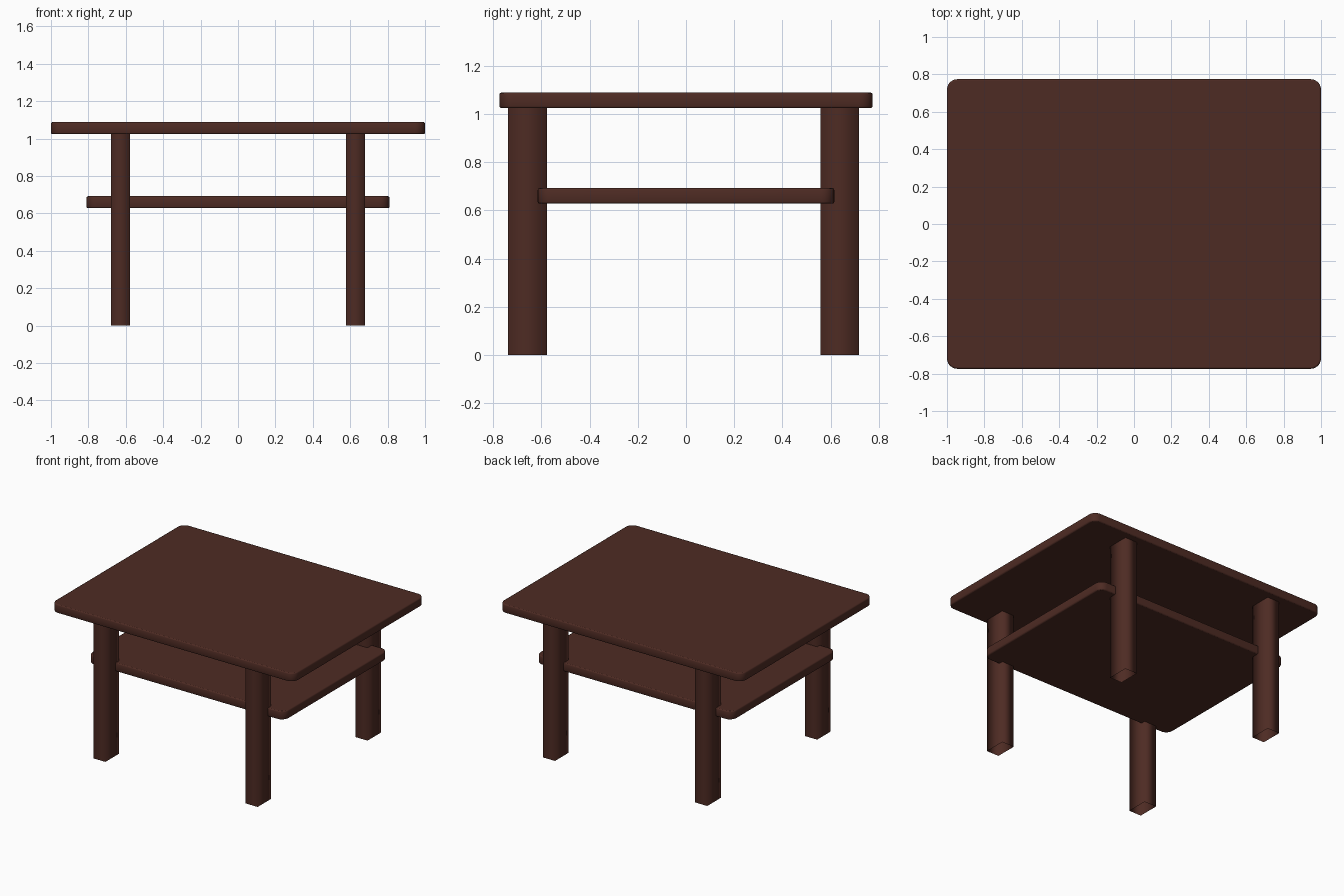
import bpy, bmesh, math

if "Cube" in bpy.data.objects:
    bpy.data.objects.remove(bpy.data.objects["Cube"])

wood = bpy.data.materials.new("dark_brown_wood")
wood.diffuse_color = (0.076, 0.024, 0.017, 1)
wood.use_nodes = True
wood.node_tree.nodes["Principled BSDF"].inputs["Base Color"].default_value = wood.diffuse_color


def finish(bm, name):
    mesh = bpy.data.meshes.new(name)
    bm.to_mesh(mesh)
    bm.free()
    obj = bpy.data.objects.new(name, mesh)
    bpy.context.collection.objects.link(obj)
    mesh.materials.append(wood)
    return obj


def box(size, centre):
    bm = bmesh.new()
    bmesh.ops.create_cube(bm, size=1)
    bmesh.ops.scale(bm, vec=size, verts=bm.verts)
    bmesh.ops.translate(bm, vec=centre, verts=bm.verts)
    return bm


def upright_edges(bm):
    return [e for e in bm.edges
            if abs(e.verts[0].co.z - e.verts[1].co.z) > 1e-4]


# Board with rounded corners and a slightly softened rim
def board(name, half_x, half_y, z0, z1, radius):
    bm = box((2 * half_x, 2 * half_y, z1 - z0), (0, 0, (z0 + z1) / 2))
    bmesh.ops.bevel(bm, geom=upright_edges(bm), offset=radius, segments=6,
                    profile=0.5, affect='EDGES')
    rim = [e for e in bm.edges if e not in upright_edges(bm)]
    bmesh.ops.bevel(bm, geom=rim, offset=0.008, segments=2,
                    profile=0.5, affect='EDGES')
    for f in bm.faces:
        f.smooth = abs(f.normal.z) < 0.99
    return finish(bm, name)


# Open-ended rectangular leg with softly shaded corners
def leg(name, x, y):
    bm = box((0.10, 0.16, 1.03), (x, y, 0.515))
    caps = [f for f in bm.faces if abs(f.normal.z) > 0.9]
    bmesh.ops.delete(bm, geom=caps, context='FACES_ONLY')
    for f in bm.faces:
        f.smooth = True
    return finish(bm, name)


board("table_top", 1.0, 0.774, 1.024, 1.088, 0.055)
board("lower_shelf", 0.81, 0.615, 0.628, 0.692, 0.055)

for side, x in (("left", -0.628), ("right", 0.628)):
    for end, y in (("front", -0.657), ("back", 0.638)):
        leg(f"{end}_{side}_leg", x, y)
